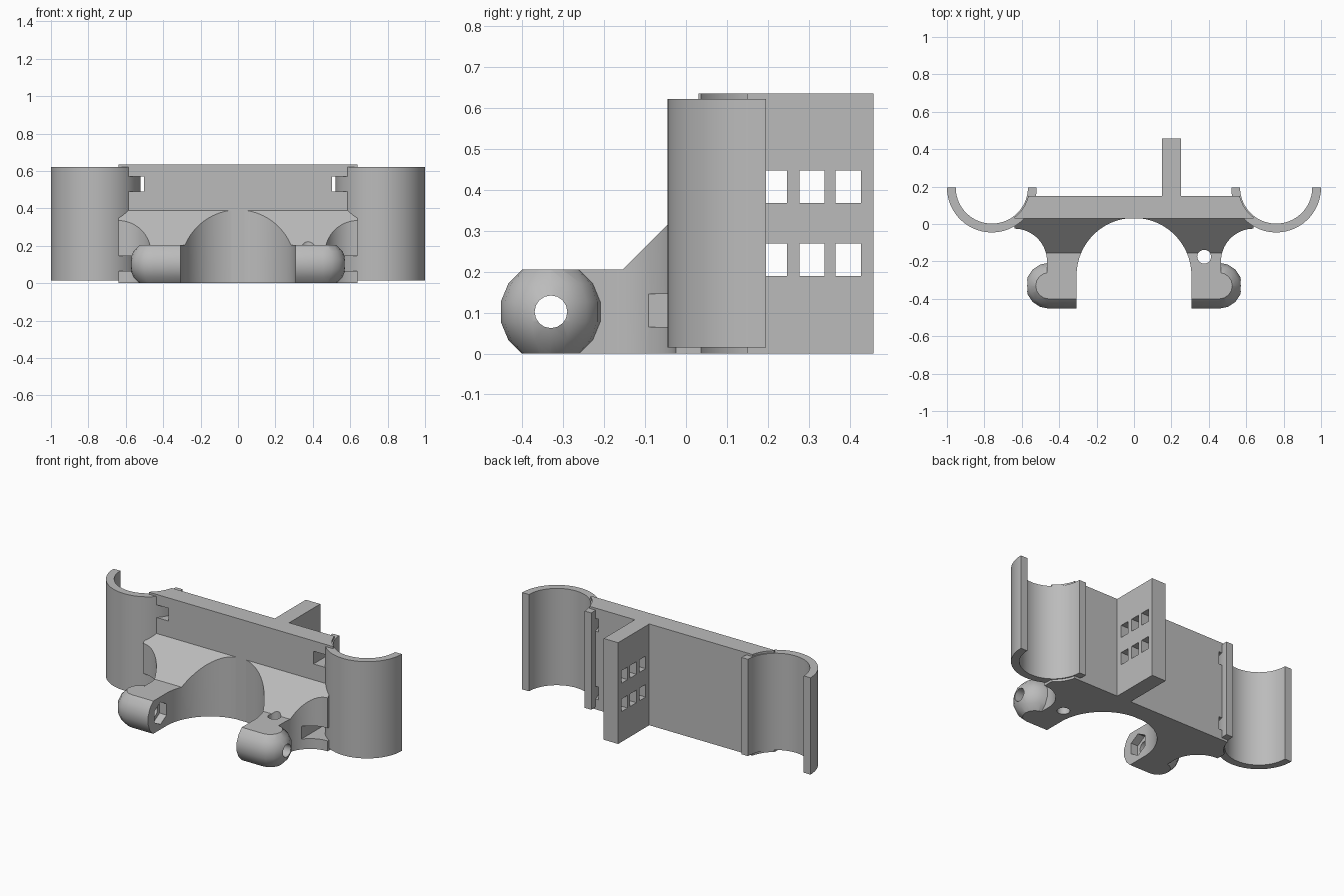
import bpy, bmesh, math
from mathutils import Vector

if "Cube" in bpy.data.objects:
    bpy.data.objects.remove(bpy.data.objects["Cube"])

grey = bpy.data.materials.new("plain_grey")
grey.diffuse_color = (0.5, 0.5, 0.5, 1)
grey.use_nodes = True
grey.node_tree.nodes["Principled BSDF"].inputs["Base Color"].default_value = grey.diffuse_color


def finish(name, bm):
    bmesh.ops.recalc_face_normals(bm, faces=bm.faces[:])
    me = bpy.data.meshes.new(name)
    bm.to_mesh(me)
    bm.free()
    ob = bpy.data.objects.new(name, me)
    ob.data.materials.append(grey)
    bpy.context.collection.objects.link(ob)
    return ob


def prism(name, pts, lo, hi, axis="z"):
    """Extrude a 2D outline along x (outline is y,z) or z (outline is x,y)."""
    bm = bmesh.new()
    place = (lambda a, b, h: (a, b, h)) if axis == "z" else (lambda a, b, h: (h, a, b))
    face = bm.faces.new([bm.verts.new(place(a, b, lo)) for a, b in pts])
    ext = bmesh.ops.extrude_face_region(bm, geom=[face])["geom"]
    shift = Vector(place(0, 0, hi - lo))
    bmesh.ops.translate(bm, vec=shift, verts=[v for v in ext if isinstance(v, bmesh.types.BMVert)])
    return finish(name, bm)


def box(name, x0, x1, y0, y1, z0, z1):
    x0, x1 = sorted((x0, x1))
    return prism(name, [(x0, y0), (x1, y0), (x1, y1), (x0, y1)], z0, z1)


def arc(cx, cy, r, a0, a1, n):
    return [(cx + r * math.cos(math.radians(a0 + (a1 - a0) * i / n)),
             cy + r * math.sin(math.radians(a0 + (a1 - a0) * i / n))) for i in range(n + 1)]


def circle(cx, cy, r, n, start=0):
    return arc(cx, cy, r, start, start + 360, n)[:-1]


def combine(ob, other, op="DIFFERENCE"):
    other.hide_render = True
    mod = ob.modifiers.new("cut", "BOOLEAN")
    mod.operation, mod.object, mod.solver = op, other, "EXACT"
    bpy.context.view_layer.objects.active = ob
    bpy.ops.object.modifier_apply(modifier=mod.name)
    bpy.data.objects.remove(other)


CX, CY = 0.76, 0.195          # centre of the side clips
BY, BZ = -0.33, 0.102         # axis of the clamp bolts
SIDES = (-1, 1)

# back plate with its fin
plate = box("back_plate", -0.638, 0.638, 0.03, 0.15, 0, 0.635)
combine(plate, box("fin", 0.15, 0.25, 0.10, 0.458, 0, 0.635), "UNION")
for y in (0.185, 0.277, 0.365):
    for z in (0.19, 0.368):
        combine(plate, box("window", 0.1, 0.3, y, y + 0.062, z, z + 0.079))

# clamp body: concave flanks, sloped top, round bore
half = [(0.465, BY)] + arc(0.64, -0.2, 0.175, 180, 90, 16) + [(0.64, 0.03)]
clamp = prism("tube_clamp", half + [(-x, y) for x, y in reversed(half)], 0, 0.5)
combine(clamp, prism("slope", [(-0.6, 0.205), (-0.155, 0.205), (0.045, 0.405),
                               (0.045, 0.6), (-0.6, 0.6)], -0.8, 0.8, "x"))
bore = arc(0, -0.275, 0.307, 0, 180, 48) + [(-0.307, -0.6), (0.307, -0.6)]
combine(clamp, prism("bore", bore, -0.1, 0.6))

# rounded knuckles at the arm ends
for s in SIDES:
    bm = bmesh.new()
    for y, z in circle(BY, BZ, 0.125, 16, 11.25):
        for x in (0.307, 0.455):
            bm.verts.new((s * x, y, z))
    for ring in range(8):
        t = math.radians((ring + 0.5) * 22.5)
        for x, y in circle(s * 0.455, BY, 0.125 * math.sin(t), 16):
            bm.verts.new((x, y, BZ + 0.125 * math.cos(t)))
    bmesh.ops.remove_doubles(bm, verts=bm.verts[:], dist=0.0005)
    hull = bmesh.ops.convex_hull(bm, input=bm.verts[:])
    loose = [v for v in bm.verts if not v.link_faces]
    bmesh.ops.delete(bm, geom=loose, context="VERTS")
    knuckle = finish("knuckle", bm)
    combine(knuckle, box("trim", s * 0.2, s * 0.7, -0.6, 0, 0, 0.205), "INTERSECT")
    combine(clamp, knuckle, "UNION")

# bolt holes, nut pockets and the upright pin hole
combine(clamp, prism("bolt_hole", circle(BY, BZ, 0.04, 16), -0.8, 0.8, "x"))
combine(clamp, prism("nut_pocket", circle(BY, BZ, 0.07, 6, 30), -0.355, 0.355, "x"))
combine(clamp, prism("pin_hole", circle(0.375, -0.175, 0.037, 20), -0.1, 0.6))

# clip hollows and strap slots through the plate and clamp
for s in SIDES:
    for part in (plate, clamp):
        combine(part, prism("hollow", circle(s * CX, CY, 0.2, 64), -0.1, 0.8))
        for z in (0.065, 0.49):
            combine(part, box("slot", s * 0.503, s * 0.72, -0.2, 0.3, z, z + 0.08))

# half-round side clips
clips = []
for s, side in zip(SIDES, ("left", "right")):
    outline = arc(s * CX, CY, 0.24, 180, 360, 40) + arc(s * CX, CY, 0.193, 360, 180, 40)
    clips.append(prism(side + "_clip", outline, 0.015, 0.622))

# smooth the curved surfaces
bpy.ops.object.select_all(action="DESELECT")
for ob in [plate, clamp] + clips:
    ob.select_set(True)
    bpy.context.view_layer.objects.active = ob
bpy.ops.object.shade_smooth_by_angle(angle=math.radians(25))
